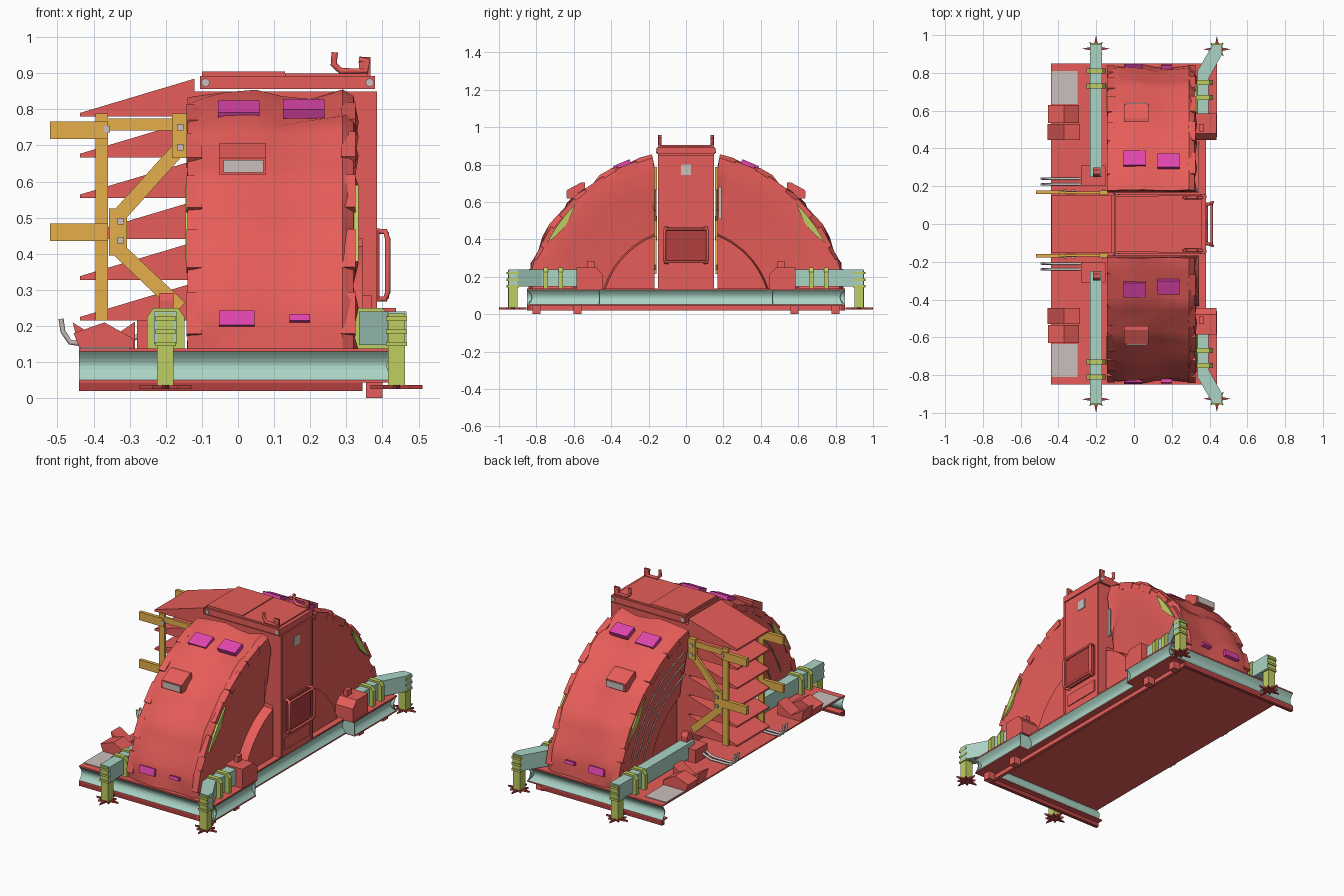
import bpy, bmesh, random
from math import sin, cos, radians, pi

if "Cube" in bpy.data.objects:
    bpy.data.objects.remove(bpy.data.objects["Cube"])
random.seed(4)

def material(name, r, g, b):
    m = bpy.data.materials.new(name)
    m.diffuse_color = (r, g, b, 1)
    m.use_nodes = True
    m.node_tree.nodes["Principled BSDF"].inputs["Base Color"].default_value = m.diffuse_color
    return m

RED = material("red_paint", .80, .11, .10)
DARK = material("dark_red", .45, .05, .05)
TEAL = material("teal_steel", .40, .66, .56)
GOLD = material("gold_paint", .78, .43, .07)
LIME = material("lime_paint", .53, .62, .12)
PINK = material("magenta_panel", .75, .06, .42)
GREY = material("grey_metal", .6, .52, .5)

def finish(name, me, mat, mirror=False):
    ob = bpy.data.objects.new(name, me)
    bpy.context.collection.objects.link(ob)
    me.materials.clear()
    me.materials.append(mat)
    if mirror:
        md = ob.modifiers.new("Mirror", 'MIRROR')
        md.use_axis = (False, True, False)
        md.use_mirror_merge = False
    return ob

def prism(name, pts, axis, a, b, mat, mirror=False):
    """Extrude a 2D outline along an axis from a to b."""
    place = {'x': lambda p, t: (t, p[0], p[1]), 'y': lambda p, t: (p[0], t, p[1]),
             'z': lambda p, t: (p[0], p[1], t)}[axis]
    bm = bmesh.new()
    lo = [bm.verts.new(place(p, a)) for p in pts]
    hi = [bm.verts.new(place(p, b)) for p in pts]
    bm.faces.new(lo)
    bm.faces.new(hi)
    for i in range(len(pts)):
        j = (i + 1) % len(pts)
        bm.faces.new((lo[i], lo[j], hi[j], hi[i]))
    bmesh.ops.recalc_face_normals(bm, faces=bm.faces)
    me = bpy.data.meshes.new(name)
    bm.to_mesh(me)
    bm.free()
    return finish(name, me, mat, mirror)

def box(name, x0, x1, y0, y1, z0, z1, mat, mirror=False):
    return prism(name, [(x0, y0), (x1, y0), (x1, y1), (x0, y1)], 'z', z0, z1, mat, mirror)

def tube(name, pts, r, mat, mirror=False):
    cu = bpy.data.curves.new(name, 'CURVE')
    cu.dimensions = '3D'
    cu.bevel_depth, cu.bevel_resolution, cu.use_fill_caps = r, 2, True
    sp = cu.splines.new('POLY')
    sp.points.add(len(pts) - 1)
    for q, p in zip(sp.points, pts):
        q.co = (*p, 1)
    tmp = bpy.data.objects.new("tmp", cu)
    bpy.context.collection.objects.link(tmp)
    me = bpy.data.meshes.new_from_object(tmp.evaluated_get(bpy.context.evaluated_depsgraph_get()))
    bpy.data.objects.remove(tmp)
    for f in me.polygons:
        f.use_smooth = True
    return finish(name, me, mat, mirror)

def bar(name, p, q, w, y0, y1, mat):
    """Flat bar between two points of the xz plane, mirrored in y."""
    dx, dz = q[0] - p[0], q[1] - p[1]
    n = (dx * dx + dz * dz) ** .5
    u, v = -dz / n * w / 2, dx / n * w / 2
    prism(name, [(p[0] + u, p[1] + v), (q[0] + u, q[1] + v),
                 (q[0] - u, q[1] - v), (p[0] - u, p[1] - v)], 'y', y0, y1, mat, True)

def polar(r, deg):
    return (r * cos(radians(deg)), r * sin(radians(deg)))

def patch(name, x0, x1, deg, span, r0, r1, mat):
    """Plate lying on the arch at a given angle, mirrored in y."""
    h = span / 2
    prism(name, [polar(r0, deg - h), polar(r1, deg - h), polar(r1, deg + h), polar(r0, deg + h)],
          'x', x0, x1, mat, True)

# Base: deck on an open-bottomed frame of concave channels
STEP = [(-.44, -.85), (.44, -.85), (.44, -.46), (.38, -.46), (.38, .46), (.44, .46), (.44, .85), (-.44, .85)]
prism("deck", STEP, 'z', .13, .138, RED)
def channel(edge):
    groove = [(edge - .022 * sin(pi * i / 8), .05 + .08 * i / 8) for i in range(9)]
    return groove + [(a - .006, z) for a, z in reversed(groove)]
prism("end_channel", channel(.849), 'x', -.44, .437, TEAL, True)
prism("side_channel_middle", channel(.379), 'y', -.46, .46, TEAL)
prism("side_channel_outer", channel(.439), 'y', .46, .849, TEAL, True)
box("channel_return", .355, .437, .46, .466, .05, .13, TEAL, True)
box("end_flange", -.44, .44, .8, .85, .044, .051, RED, True)
box("side_flange_middle", .33, .38, -.46, .46, .044, .051, RED)
box("side_flange_outer", .33, .44, .46, .85, .044, .051, RED, True)
box("end_skid", -.44, .345, .83, .85, .02, .046, DARK, True)
box("side_skid", .325, .345, -.85, .85, .02, .046, RED)
for y in (.58, .8):
    box("base_foot_block", .355, .4, y - .022, y + .022, 0, .045, RED, True)

# Arch: ring section swept over each half, with dented panels and a hub drum
SECTION = [(-.06, .1), (-.06, .45), (-.08, .46), (-.1, .58), (-.12, .70), (-.137, .80), (-.14, .845),
           (-.09, .86), (-.03, .864), (.05, .864), (.12, .85), (.2, .85), (.29, .864), (.32, .845),
           (.33, .79), (.318, .70), (.305, .58), (.29, .46), (.345, .452), (.345, .1)]
bm = bmesh.new()
rows = []
STEPS = 14
for k in range(STEPS + 1):
    deg = 8.5 + 69.5 * k / STEPS
    row = []
    for x, r in SECTION:
        if r > .5:
            r += random.uniform(-.009, .007)
            if r > .83:
                r = r + (.006 if k % 3 else -.004) - (.012 if k < 2 else 0)
            else:
                x += (.011 if k % 2 else -.004) * (1 if x < .1 else -1)
        y, z = polar(r, deg)
        row.append(bm.verts.new((x, max(y, .168), max(z, .13))))
    rows.append(row)
for a, b in zip(rows, rows[1:]):
    for i in range(len(SECTION) - 1):
        bm.faces.new((a[i], a[i + 1], b[i + 1], b[i]))
bm.faces.new(rows[-1])
bmesh.ops.dissolve_degenerate(bm, dist=.0005, edges=bm.edges)
bmesh.ops.recalc_face_normals(bm, faces=bm.faces)
me = bpy.data.meshes.new("arch_shell")
bm.to_mesh(me)
bm.free()
arch = finish("arch_shell", me, RED, True)
bpy.context.view_layer.objects.active = arch
arch.select_set(True)
bpy.ops.object.shade_smooth_by_angle(angle=radians(32))

# Arch trim: rim tabs, panels, crescent strips, cable arcs
for deg in (16, 29, 42, 55, 68):
    patch("rim_tab_left", -.142, -.1, deg, 8, .82, .857, RED)
    patch("rim_tab_right", .285, .325, deg, 8, .82, .861, RED)
patch("upper_panel", -.055, .06, 66.5, 5.5, .86, .882, PINK)
patch("upper_panel", .125, .24, 67.5, 5, .855, .882, PINK)
patch("lower_panel", -.053, .046, 14.8, 2.7, .84, .872, PINK)
patch("lower_panel", .142, .2, 14.9, 1.2, .84, .872, PINK)
prism("hood_box", [(.54, .62), (.635, .62), (.635, .665), (.56, .705), (.54, .705)], 'x', -.052, .078, RED, True)
box("hood_lamp", -.04, .07, .63, .64, .625, .66, GREY, True)
crescent = [polar(.835, 27 + 3 * i) for i in range(7)]
crescent += [polar(.835 - .035 * sin(pi * i / 6), 27 + 3 * i) for i in range(5, 0, -1)]
prism("crescent_strip", crescent, 'x', .30, .334, LIME, True)
prism("crescent_strip", crescent, 'x', -.146, -.12, LIME, True)
for r in (.58, .66, .74):
    x = -.086 - .16 * (r - .46)
    tube("cable_arc", [(x, *polar(r, d)) for d in range(20, 75, 3)], .004, GREY, True)

# Central cabinet with lid
box("cabinet", -.125, .38, -.15, .15, .13, .85, RED)
box("lid", -.105, .38, -.155, .155, .856, .892, RED)
box("lid_top_rear", -.1, .13, -.145, .145, .89, .905, RED)
box("lid_top_front", .13, .36, -.15, .15, .89, .9, RED)
for x in (-.09, .365):
    tube("lid_hinge_pin", [(x, -.16, .874), (x, .16, .874)], .012, GREY)
tube("lid_lug", [(.268, .14, .958), (.265, .14, .925), (.285, .14, .906), (.355, .14, .906),
                 (.36, .14, .935), (.335, .14, .938)], .009, RED, True)
box("lid_lug_plate", .335, .367, .135, .145, .89, .945, RED, True)
box("cabinet_edge_strip", .375, .385, .138, .15, .14, .85, RED, True)
box("door_panel", .375, .392, -.115, .115, .275, .465, DARK)
tube("door_guard", [(.378, .1, .275), (.408, .11, .275), (.415, .115, .295), (.415, .115, .44),
                    (.408, .11, .462), (.378, .1, .462)], .008, RED, True)
for z in (.28, .455):
    tube("door_guard_rail", [(.412, -.112, z), (.412, .112, z)], .007, RED)
box("vent_plate", .375, .385, -.115, .115, .17, .24, RED)
box("sign_plate", .375, .384, -.027, .027, .745, .8, GREY)
box("side_plate", .325, .335, .175, .19, .51, .68, GREY)

# Louvre wedges on the left of the cabinet
for i in range(6):
    z = .215 + .113 * i
    prism("louvre", [(-.438, z), (-.438, z + .01), (-.12, z + .105), (-.12, z)], 'y', -.15, .15, RED)

# Gold support brackets on both sides of the louvres
G = (.158, .172, GOLD)
bar("bracket_post", (-.377, .215), (-.377, .788), .035, *G)
for z in (.742, .46):
    bar("bracket_arm", (-.52, z), (-.36, z), .048, .158, .178, GOLD)
bar("bracket_top_rail", (-.39, .758), (-.15, .758), .034, *G)
bar("bracket_end_plate", (-.16, .665), (-.16, .788), .045, .154, .177, GOLD)
bar("bracket_upper_brace", (-.155, .7), (-.335, .5), .04, *G)
bar("bracket_joint", (-.332, .525), (-.332, .395), .05, .156, .176, GOLD)
bar("bracket_lower_brace", (-.335, .415), (-.16, .25), .04, *G)
for x, z in ((-.16, .75), (-.16, .695), (-.325, .49), (-.325, .437), (-.363, .745)):
    box("bracket_bolt", x - .009, x + .009, .172, .182, z - .009, z + .009, GREY, True)

# Outrigger beams, straps, end boxes
def strap(x, y):
    o = [(-.052, .138), (-.052, .225), (-.034, .25), (.034, .25), (.052, .225), (.052, .138)]
    prism("beam_strap", [(x + p, z) for p, z in o], 'y', y - .013, y + .013, LIME, True)
box("left_beam", -.232, -.17, .25, .95, .15, .24, TEAL, True)
prism("right_beam", [(.335, .5), (.395, .5), (.395, .77), (.467, .9), (.467, .945), (.415, .945),
                     (.335, .81)], 'z', .148, .24, TEAL, True)
for y in (.73, .81):
    strap(-.2, y)
for y in (.67, .75):
    strap(.367, y)
box("left_beam_box", -.28, -.15, .2, .31, .13, .215, RED, True)
prism("left_beam_lug", [(.25, .2), (.3, .2), (.3, .27), (.285, .292), (.265, .292), (.25, .27)],
      'x', -.217, -.178, RED, True)
prism("right_beam_box", [(.445, .13), (.585, .13), (.585, .25), (.48, .25), (.445, .21)],
      'x', .325, .438, RED, True)
box("right_beam_lug", .345, .37, .49, .53, .25, .285, RED, True)

# Jack legs with spiked feet
for x, y in ((-.201, .928), (.439, .925)):
    box("jack_leg", x - .023, x + .023, y - .025, y + .025, .035, .235, LIME, True)
    for z in (.15, .185, .22):
        box("jack_clamp", x - .029, x + .029, y - .031, y + .031, z - .006, z + .006, LIME, True)
    star = []
    for i in range(16):
        r = (.072 if i % 4 == 0 else .05) if i % 2 == 0 else .026
        star.append((x + r * cos(pi * i / 8), y + r * sin(pi * i / 8)))
    prism("jack_foot", star, 'z', .026, .036, DARK, True)

# Deck fittings on the left: trays, grip pads, hoses
prism("folded_tray", [(-.458, .21), (-.37, .155), (-.285, .212), (-.285, .135), (-.438, .135)],
      'y', .445, .53, RED, True)
prism("folded_tray", [(-.455, .18), (-.37, .21), (-.29, .165), (-.29, .135), (-.438, .135)],
      'y', .535, .63, RED, True)
box("grip_pad", -.438, -.3, .635, .81, .136, .142, GREY, True)
for y in (.21, .24):
    tube("hose", [(-.49, y, .22), (-.485, y, .185), (-.465, y, .155), (-.43, y, .15), (-.33, y, .15),
                  (-.305, y, .158), (-.27, y, .175)], .007, GREY, True)
